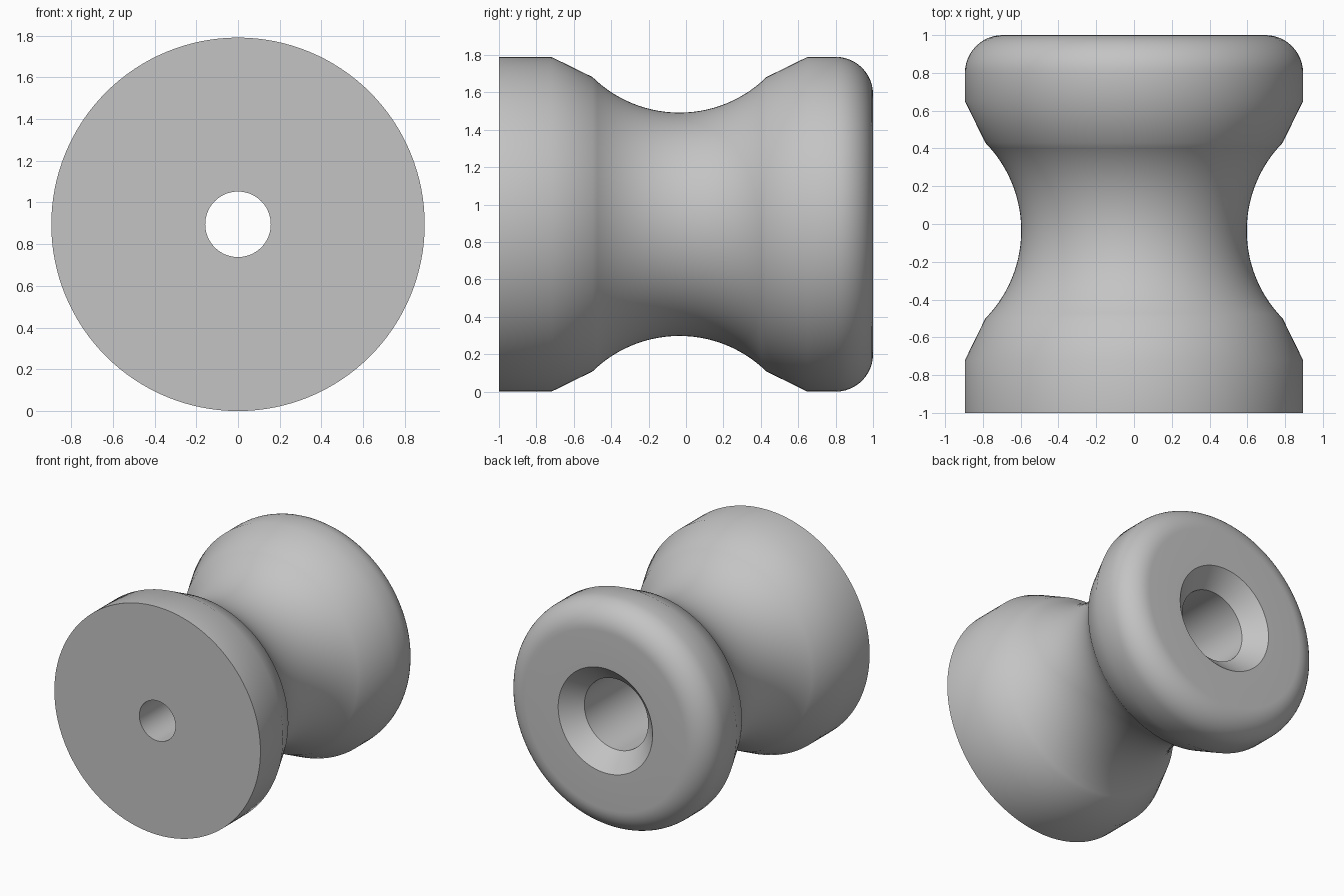
import bpy
import bmesh
from math import sin, cos, pi, asin, radians
from mathutils import Vector

cube = bpy.data.objects.get("Cube")
if cube:
    bpy.data.objects.remove(cube, do_unlink=True)

RADIUS = 0.895
SEGMENTS = 128


def arc(cy, cr, radius, start, end, steps):
    """Points (y, r) along an arc; angles run from +y towards +r."""
    angles = [start + (end - start) * i / steps for i in range(steps + 1)]
    return [(cy + radius * cos(a), cr + radius * sin(a)) for a in angles]


def material(name, colour):
    mat = bpy.data.materials.new(name)
    mat.use_nodes = True
    mat.diffuse_color = colour
    mat.node_tree.nodes["Principled BSDF"].inputs["Base Color"].default_value = colour
    return mat


# Front flange and its sloped shoulder
front = [(-1, 0.157), (-1, RADIUS), (-0.72, RADIUS)]

# Concave waist between the two shoulders
waist_radius, half_width = 0.664, 0.465
spread = asin(half_width / waist_radius)
waist = arc(-0.035, 0.597 + waist_radius, waist_radius,
            -pi / 2 - spread, -pi / 2 + spread, 28)

# Back flange with a rounded rim
rim = [(0.65, RADIUS)] + arc(0.8, RADIUS - 0.2, 0.2, pi / 2, 0, 12)

# Chamfered bore stepping down to the narrow through hole
bore = [(1, 0.41), (0.865, 0.277), (-0.2, 0.277), (-0.2, 0.157)]

# Revolve the closed profile around the y axis
profile = front + waist + rim + bore
bm = bmesh.new()
verts = [bm.verts.new((r, y, RADIUS)) for y, r in profile]
edges = [bm.edges.new((a, b)) for a, b in zip(verts, verts[1:] + verts[:1])]
bmesh.ops.spin(bm, geom=verts + edges, cent=Vector((0, 0, RADIUS)),
               axis=Vector((0, 1, 0)), angle=2 * pi, steps=SEGMENTS,
               use_merge=True)
bmesh.ops.remove_doubles(bm, verts=bm.verts, dist=1e-5)
bmesh.ops.recalc_face_normals(bm, faces=bm.faces)

mesh = bpy.data.meshes.new("spool")
bm.to_mesh(mesh)
bm.free()
mesh.materials.append(material("light grey", (0.55, 0.55, 0.55, 1)))

spool = bpy.data.objects.new("spool", mesh)
bpy.context.collection.objects.link(spool)
bpy.ops.object.select_all(action="DESELECT")
spool.select_set(True)
bpy.context.view_layer.objects.active = spool
bpy.ops.object.shade_smooth_by_angle(angle=radians(32))
